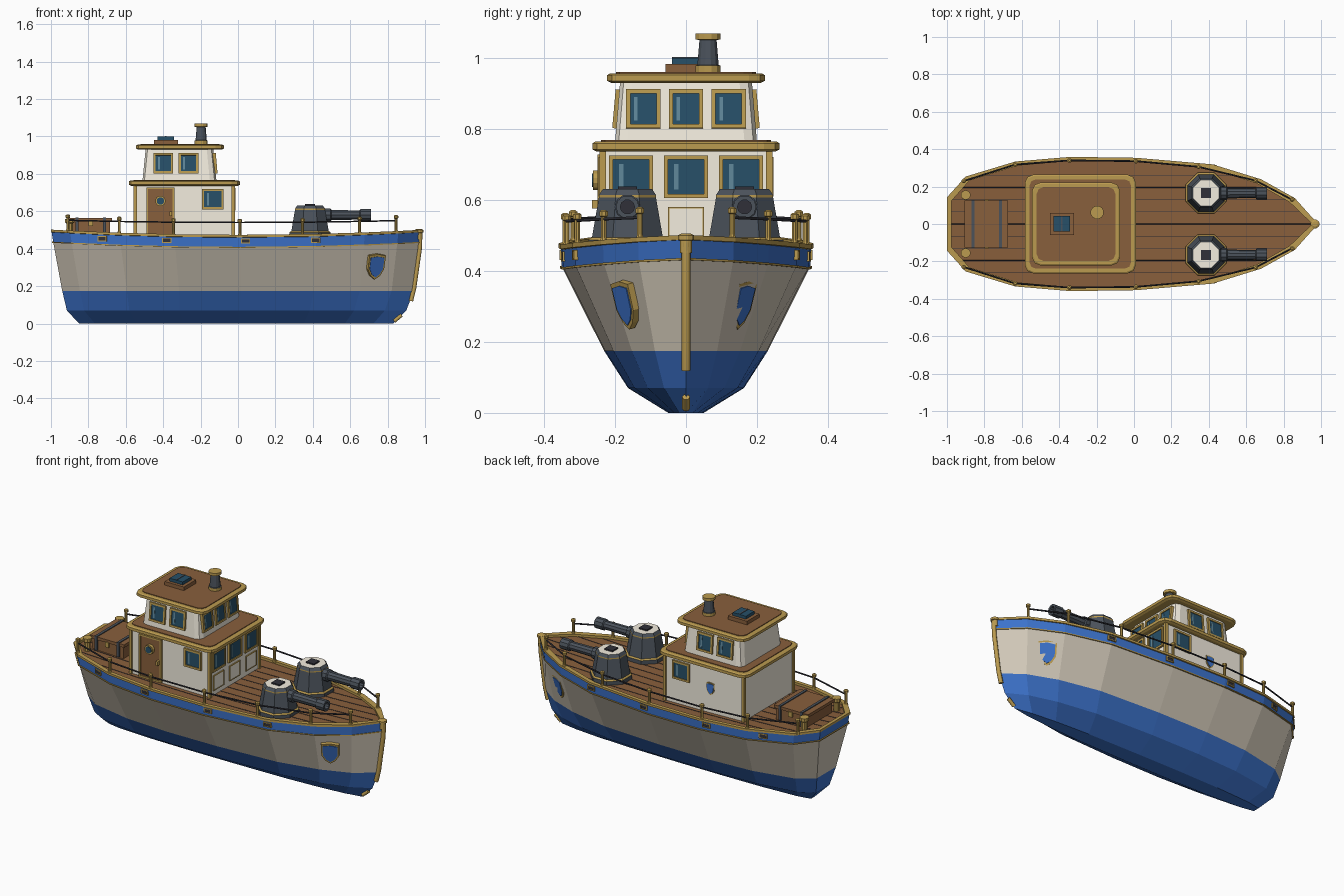
import bpy, bmesh
from math import pi, sin, cos, radians
from mathutils import Matrix, Vector
from mathutils.bvhtree import BVHTree

if "Cube" in bpy.data.objects:
    bpy.data.objects.remove(bpy.data.objects["Cube"])


def mat(name, *c):
    m = bpy.data.materials.new(name)
    m.diffuse_color = (*c, 1)
    m.use_nodes = True
    m.node_tree.nodes["Principled BSDF"].inputs["Base Color"].default_value = m.diffuse_color
    return m


GOLD = mat("gold", .5, .33, .08)
CREAM = mat("cream", .9, .85, .74)
HULLW = mat("hull_white", .64, .58, .48)
BLUE = mat("blue", .045, .17, .6)
WOOD = mat("wood", .25, .115, .045)
DARK = mat("dark", .03, .03, .04)
STEEL = mat("steel", .07, .085, .105)
GLASS = mat("glass", .02, .08, .14)
GLINT = mat("glint", .12, .25, .33)


def finish(name, bm, mats, M=None):
    bmesh.ops.recalc_face_normals(bm, faces=bm.faces)
    me = bpy.data.meshes.new(name)
    bm.to_mesh(me)
    bm.free()
    for m in mats:
        me.materials.append(m)
    ob = bpy.data.objects.new(name, me)
    if M:
        ob.matrix_world = M
    bpy.context.collection.objects.link(ob)
    return ob


def loft(name, rings, mats, M=None, closed=False, top=True):
    """Skin a stack of rings; one material per band, the last one for the top cap."""
    bm = bmesh.new()
    vs = [[bm.verts.new(p) for p in r] for r in rings]
    n = len(vs[0])
    pairs = list(zip(vs, vs[1:] + vs[:1]))
    for k, (a, b) in enumerate(pairs if closed else pairs[:-1]):
        for i in range(n):
            f = bm.faces.new((a[i], a[(i + 1) % n], b[(i + 1) % n], b[i]))
            f.material_index = min(k, len(mats) - 1)
    if not closed:
        bm.faces.new(vs[0])
        if top:
            bm.faces.new(vs[-1]).material_index = len(mats) - 1
    return finish(name, bm, mats, M)


def lathe(name, profile, mats, loc, n=12, along_x=False):
    rings = [[(r * cos((i + .5) * 2 * pi / n), r * sin((i + .5) * 2 * pi / n), z)
              for i in range(n)] for r, z in profile]
    M = Matrix.Translation(loc) @ (Matrix.Rotation(pi / 2, 4, 'Y') if along_x else Matrix())
    return loft(name, rings, mats, M)


def box(name, lo, hi, m):
    (x, y, z), (X, Y, Z) = lo, hi
    return loft(name, [[(x, y, h), (X, y, h), (X, Y, h), (x, Y, h)] for h in (z, Z)], [m])


def rrect(cx, hx, hy, r, z):
    return [(cx + sx * (hx - r) + r * cos(a), sy * (hy - r) + r * sin(a), z)
            for q, (sx, sy) in enumerate(((1, 1), (-1, 1), (-1, -1), (1, -1)))
            for a in (q * pi / 2 + k * pi / 4 for k in range(3))]


def panel(name, loc, yaw, w, h, frame, fill, border=.012, depth=.02, tilt=0):
    """Framed plate facing -y before yaw, with a recessed filling."""
    def ring(b, y):
        return [(s * (w / 2 - b), y, t * (h / 2 - b)) for s, t in ((-1, -1), (1, -1), (1, 1), (-1, 1))]
    M = (Matrix.Translation(loc) @ Matrix.Rotation(radians(yaw), 4, 'Z')
         @ Matrix.Rotation(radians(-tilt), 4, 'X'))
    d = depth / 2
    ob = loft(name, [ring(0, d), ring(0, -d), ring(border, -d), ring(border, -d * .55)],
              [frame, frame, frame, fill], M)
    if fill == GLASS:
        box(name + "_glint", (-w * .27, -d * .7, -h * .3), (-w * .17, 0, h * .3), GLINT).matrix_world = M
    return ob


def rope(name, pts, r, m):
    cu = bpy.data.curves.new(name, 'CURVE')
    cu.dimensions, cu.bevel_depth, cu.bevel_resolution, cu.use_fill_caps = '3D', r, 1, True
    sp = cu.splines.new('POLY')
    sp.points.add(len(pts) - 1)
    for p, co in zip(sp.points, pts):
        p.co = (*co, 1)
    cu.materials.append(m)
    ob = bpy.data.objects.new(name, cu)
    bpy.context.collection.objects.link(ob)


# Hull: one deck outline, rescaled at each height
SIDE = [(-1, .14), (-.9, .25), (-.635, .33), (-.34, .355), (.01, .35),
        (.42, .315), (.68, .235), (.86, .135), (.985, 0)]
DECK = .46


def sheer(x):
    return .028 * x * x


def half(xs, xb, k, off=0):
    return [(xs + (x + 1) / 1.985 * (xb - xs), max(0, y * k + (off if y else 0))) for x, y in SIDE]


def ring(z, xs, xb, k, off=0, lift=1):
    s = half(xs, xb, k, off)
    full = [(x, -y) for x, y in s] + s[-2::-1]
    return [(x, y, z + lift * sheer(x)) for x, y in full]


hull = loft("hull", [ring(0, -.85, .83, .14, lift=0), ring(.07, -.915, .9, .46, lift=0),
                     ring(.175, -.94, .94, .65, lift=0), ring(.408, -.988, .975, .985),
                     ring(.465, -.997, .982, .995)], [BLUE, BLUE, HULLW, BLUE], top=False)


def band(name, z0, z1, out, inn, drop=0):
    a, b = (-.995 - out, .98 + out, 1, out), (-.995 + inn, .98 - 1.5 * inn, 1, -inn)
    loft(name, [ring(z0, *a), ring(z1, *a), ring(z1, *b), ring(z0 - drop, *b)], [GOLD], closed=True)


band("gunwale", .461, .474, .004, .018, .006)
band("rub_strip", .404, .41, .0, .015)

# Deck planking with dark seams
d = half(-.98, .955, 1, -.015)
bm = bmesh.new()
L, R = ([bm.verts.new((x, s * y, DECK + sheer(x))) for x, y in d] for s in (1, -1))
for i in range(len(d) - 1):
    bm.faces.new((L[i], R[i], R[i + 1], L[i + 1]) if i < len(d) - 2 else (L[i], R[i], R[i + 1]))
finish("deck", bm, [WOOD])
for k in range(-4, 5):
    y = k * .065
    pts = []
    for (x0, y0), (x1, y1) in zip(d, d[1:]):
        t0, t1 = [((abs(y) - y0) / (y1 - y0) if (abs(y) > v) else e) for v, e in ((y0, 0), (y1, 1))]
        if max(y0, y1) > abs(y):
            pts += [(x0 + t * (x1 - x0), y, DECK + sheer(x0) + t * (sheer(x1) - sheer(x0))) for t in (t0, t1)]
    rope("deck_seam", pts, .0018, DARK)

# Stem post at the bow
rope("stem", [(.975, 0, .48), (.972, 0, .4), (.942, 0, .19), (.925, 0, .12)], .013, GOLD)
rope("stem_foot", [(.875, 0, .045), (.835, 0, .012)], .011, GOLD)
lathe("stem_cap", [(.018, .45), (.018, .485), (.024, .487), (.024, .5), (.014, .505)], [GOLD], (.968, 0, 0))

# Scuppers and shields fitted to the hull sides
tree = BVHTree.FromPolygons([v.co for v in hull.data.vertices], [p.vertices for p in hull.data.polygons])


def shield(name, loc, normal, s, lift=0):
    z = Vector(normal).normalized()
    x = Vector((0, 0, 1)).cross(z).normalized()
    M = Matrix((x, z.cross(x), z)).transposed().to_4x4()
    M.translation = Vector(loc) + z * lift
    half_s = [(0, .5), (.36, .44), (.35, -.1), (.2, -.36), (0, -.5)]
    out = half_s + [(-a, b) for a, b in half_s[-2:0:-1]]
    for part, k, t, m in (("rim", 1, .004, GOLD), ("field", .82, .007, BLUE)):
        loft(name + "_" + part, [[(a * k * s, b * k * s, h) for a, b in out] for h in (-.015, t)], [m], M)


for s in (-1, 1):
    for x in (-.725, -.38, .04, .415):
        p, n, *_ = tree.ray_cast(Vector((x, s, .441 + sheer(x) * .8)), Vector((0, -s, 0)))
        yaw = Vector((0, -1)).angle_signed(Vector((n.x, n.y)))
        panel("scupper", p, -yaw * 180 / pi, .05, .028, GOLD, DARK, .005, .012)
    p, n, *_ = tree.ray_cast(Vector((.735, s, .305)), Vector((0, -s, 0)))
    shield("bow_shield", p, (.5, s * .9, -.27), .14, .006)
shield("cabin_shield", (-.33, .235, .61), (0, 1, 0), .075)

# Railing posts and ropes
POSTS = [(-.91, .23), (-.635, .318), (-.345, .34), (.01, .336), (.345, .306), (.65, .232), (.845, .13)]
for s in (-1, 1):
    for x, y in POSTS:
        lathe("rail_post", [(.013, 0), (.008, .015), (.008, .073), (.013, .076), (.013, .088), (.006, .093)],
              [GOLD], (x, s * y, .467 + sheer(x)), 8)
    rope("rail_rope", [(x, s * y, .54 + sheer(x) * .5) for x, y in POSTS], .0045, DARK)
    lathe("bollard", [(.018, .47), (.018, .535), (.026, .54), (.026, .56)], [GOLD], (-.9, s * .155, 0), 10)

# Two-storey cabin with rimmed roofs
box("lower_cabin", (-.55, -.235, .455), (-.025, .235, .745), CREAM)
loft("upper_cabin", [rrect(-.313, .198, .2, .035, .76), rrect(-.313, .18, .185, .035, .94)], [CREAM])


def roof(name, cx, hx, hy, z0, z1):
    loft(name + "_rim", [rrect(cx, hx - .012, hy - .012, .04, z0 - .006), rrect(cx, hx, hy, .045, z0),
                         rrect(cx, hx, hy, .045, z1 - .005), rrect(cx, hx - .008, hy - .008, .04, z1)], [GOLD])
    loft(name + "_top", [rrect(cx, hx - .025, hy - .025, .035, z) for z in (z0, z1 + .004)], [WOOD])


roof("lower_roof", -.287, .297, .264, .742, .764)
roof("upper_roof", -.31, .235, .222, .935, .956)
for x in (-.55, -.025):
    for y in (-.235, .235):
        box("corner_post", (x - .009, y - .009, .455), (x + .009, y + .009, .74), GOLD)

# Windows and wall panels
for s, yaw in ((-1, 0), (1, 180)):
    for x in (-.4, -.265):
        panel("side_upper_window", (x, s * .193, .856), yaw, .105, .11, GOLD, GLASS, tilt=5)
    panel("side_lower_window", (-.135, s * .236, .665), yaw, .115, .11, GOLD, GLASS)
for k in (-1, 0, 1):
    panel("front_upper_window", (-.124, k * .12, .856), 90, .097, .11, GOLD, GLASS, tilt=5)
    panel("front_lower_window", (-.024, k * .155, .665), 90, .125, .12, GOLD, GLASS)
    panel("front_wall_panel", (-.024, k * .155, .535), 90, .1, .09, GOLD, CREAM, .004, .012)

# Side door with porthole
panel("door", (-.415, -.237, .598), 0, .15, .26, GOLD, WOOD, .01, .024)
for nm, r, t, m in (("rim", .028, .262, GOLD), ("glass", .02, .265, GLASS)):
    o = lathe("porthole_" + nm, [(r, .23), (r, t)], [m], (0, 0, 0), 12)
    o.matrix_world = Matrix.Translation((-.415, 0, .655)) @ Matrix.Rotation(pi / 2, 4, 'X')
box("door_handle", (-.365, -.265, .575), (-.352, -.24, .6), GOLD)

# Roof hatch and funnel
box("hatch_base", (-.45, -.058, .95), (-.322, .06, .982), WOOD)
box("hatch_glass", (-.43, -.04, .98), (-.342, .042, 1.0), GLASS)
box("hatch_bar", (-.39, -.04, .98), (-.382, .042, 1.003), STEEL)
lathe("funnel", [(.036, .95), (.036, .978), (.031, .98), (.025, 1.05), (.036, 1.052), (.036, 1.068)],
      [GOLD, STEEL, STEEL, GOLD], (-.197, .062, 0), 12)

# Stern chest with straps
box("chest", (-.895, -.118, .46), (-.685, .118, .545), WOOD)
box("chest_lid", (-.905, -.125, .545), (-.675, .125, .563), WOOD)
for x in (-.862, -.715):
    box("chest_strap", (x - .008, -.128, .48), (x + .008, .128, .568), STEEL)
for s in (-1, 1):
    box("chest_latch", (-.8, s * .125 - .006, .52), (-.775, s * .125 + .006, .55), GOLD)

# Twin gun turrets
for y in (-.165, .165):
    lathe("turret", [(.118, .455), (.118, .487), (.114, .492), (.108, .494), (.087, .607), (.087, .614), (.075, .63)],
          [STEEL, GOLD, GOLD, STEEL, GOLD, STEEL, CREAM], (.385, y, 0), 8)
    box("turret_hatch", (.358, y - .027, .62), (.412, y + .027, .638), DARK)
    lathe("gun_barrel", [(.036, .05), (.036, .11), (.028, .115), (.026, .265), (.033, .27), (.033, .325),
                         (.02, .325), (.02, .3)], [STEEL] * 7 + [DARK], (.385, y, .58), 10, True)
